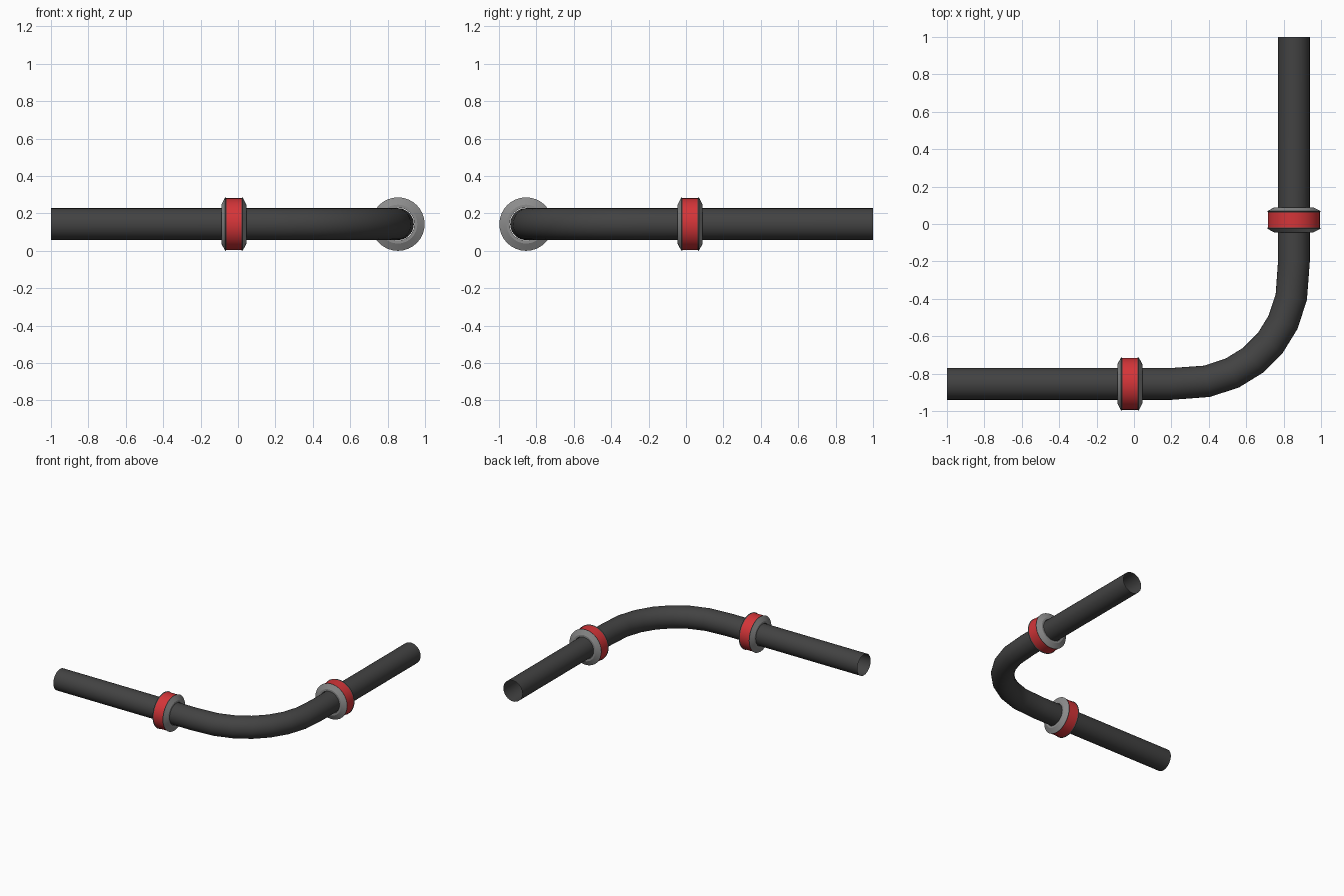
import bpy, bmesh, math
from mathutils import Vector

if "Cube" in bpy.data.objects:
    bpy.data.objects.remove(bpy.data.objects["Cube"])

AXIS_Z, OFFSET = 0.143, 0.855
PIPE_R, RIM_R = 0.085, 0.143


def material(name, color):
    m = bpy.data.materials.new(name)
    m.use_nodes = True
    m.diffuse_color = color
    m.node_tree.nodes["Principled BSDF"].inputs["Base Color"].default_value = color
    return m


dark = material("dark pipe", (0.055, 0.055, 0.055, 1))
grey = material("grey metal", (0.26, 0.26, 0.26, 1))
red = material("red band", (0.66, 0.035, 0.04, 1))


def sweep(name, rings, sides, mats, closed=False, angle=30):
    """Skin circular rings given as (centre, direction, radius, material index)."""
    bm = bmesh.new()
    loops = []
    for centre, direction, radius, _ in rings:
        side = Vector((0, 0, 1)).cross(direction).normalized()
        turns = [2 * math.pi * i / sides for i in range(sides)]
        loops.append([bm.verts.new(centre + radius * (side * math.cos(a) + Vector((0, 0, math.sin(a)))))
                      for a in turns])
    for k in range(len(loops) if closed else len(loops) - 1):
        a, b = loops[k], loops[(k + 1) % len(loops)]
        for i in range(sides):
            j = (i + 1) % sides
            bm.faces.new((a[i], a[j], b[j], b[i])).material_index = rings[k][3]
    bmesh.ops.recalc_face_normals(bm, faces=bm.faces)
    mesh = bpy.data.meshes.new(name)
    bm.to_mesh(mesh)
    bm.free()
    for m in mats:
        mesh.materials.append(m)
    obj = bpy.data.objects.new(name, mesh)
    bpy.context.collection.objects.link(obj)
    bpy.ops.object.select_all(action='DESELECT')
    obj.select_set(True)
    bpy.context.view_layer.objects.active = obj
    bpy.ops.object.shade_smooth_by_angle(angle=math.radians(angle))
    return obj


# Open-ended pipe: half of the path, mirrored across the diagonal of the bend
half = [(-1, -OFFSET), (0.2, -OFFSET), (0.39, -0.841), (0.525, -0.797), (0.637, -0.728)]
path = half + [(-y, -x) for x, y in reversed(half)]
points = [Vector((x, y, AXIS_Z)) for x, y in path]
rings = []
for i, p in enumerate(points):
    before = (p - points[i - 1]).normalized() if i else Vector()
    after = (points[i + 1] - p).normalized() if i < len(points) - 1 else Vector()
    rings.append((p, (before + after).normalized(), PIPE_R, 0))
sweep("bent_pipe", rings, 32, [dark])

# Coupling profile: (distance along axis, radius, material of the next strip)
side = [(-0.067, 0.088, 0), (-0.067, 0.104, 0), (-0.047, RIM_R, 2), (-0.040, 0.139, 1)]
profile = side + [(-side[k][0], side[k][1], m) for k, m in ((3, 2), (2, 0), (1, 0), (0, 0))]


def coupling(name, centre, direction):
    c, d = Vector(centre), Vector(direction)
    sweep(name, [(c + d * t, d, r, m) for t, r, m in profile], 32, [grey, red, dark], True, 25)


coupling("front_coupling", (-0.022, -OFFSET, AXIS_Z), (1, 0, 0))
coupling("left_coupling", (OFFSET, 0.022, AXIS_Z), (0, 1, 0))
